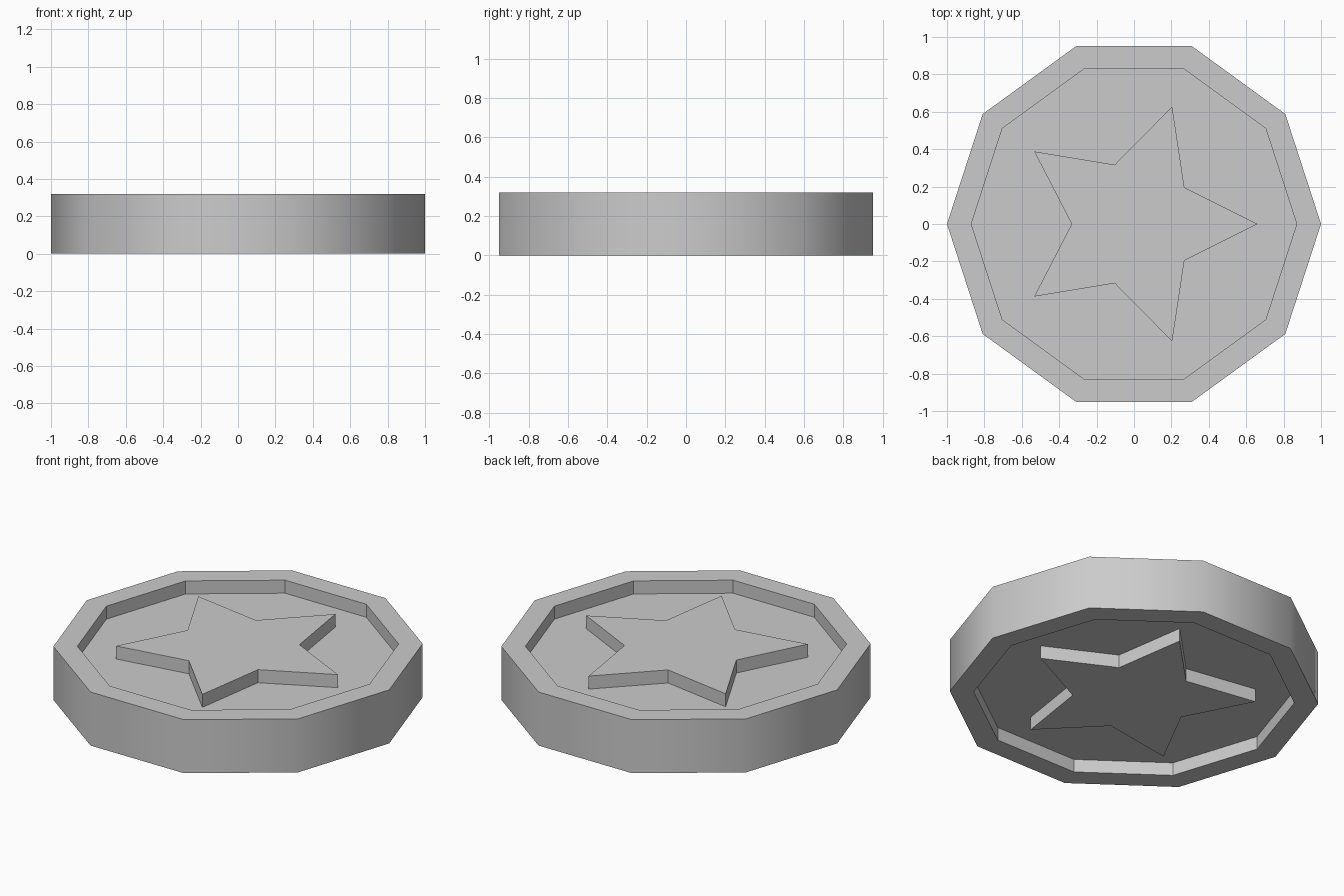
import bpy, bmesh
from math import sin, cos, pi

if "Cube" in bpy.data.objects:
    bpy.data.objects.remove(bpy.data.objects["Cube"])

SIDES = 10
HEIGHT = 0.32
DEPTH = 0.078

bm = bmesh.new()


def ring(r_even, r_odd, z):
    """Ten vertices; two alternating radii give the star outline."""
    return [bm.verts.new(((r_even, r_odd)[i % 2] * cos(2 * pi * i / SIDES),
                          (r_even, r_odd)[i % 2] * sin(2 * pi * i / SIDES), z))
            for i in range(SIDES)]


def bridge(a, b, smooth=False):
    for i in range(SIDES):
        j = (i + 1) % SIDES
        bm.faces.new((a[i], a[j], b[j], b[i])).smooth = smooth


def medal_face(z, floor):
    """Raised star, sunken floor and rim; returns the outer edge ring."""
    rings = [ring(0.66, 0.333, z), ring(0.66, 0.333, floor),
             ring(0.87, 0.87, floor), ring(0.87, 0.87, z), ring(1, 1, z)]
    bm.faces.new(rings[0])
    for a, b in zip(rings, rings[1:]):
        bridge(a, b)
    return rings[-1]


# Top and bottom faces, joined by the smooth outer wall
top = medal_face(HEIGHT, HEIGHT - DEPTH)
bottom = medal_face(0, DEPTH)
bridge(top, bottom, smooth=True)

# Keep the rim edges crisp
for e in bm.edges:
    if any(not f.smooth for f in e.link_faces):
        e.smooth = False

bmesh.ops.recalc_face_normals(bm, faces=bm.faces)
mesh = bpy.data.meshes.new("star_medallion")
bm.to_mesh(mesh)
bm.free()
bpy.context.collection.objects.link(bpy.data.objects.new("star_medallion", mesh))
